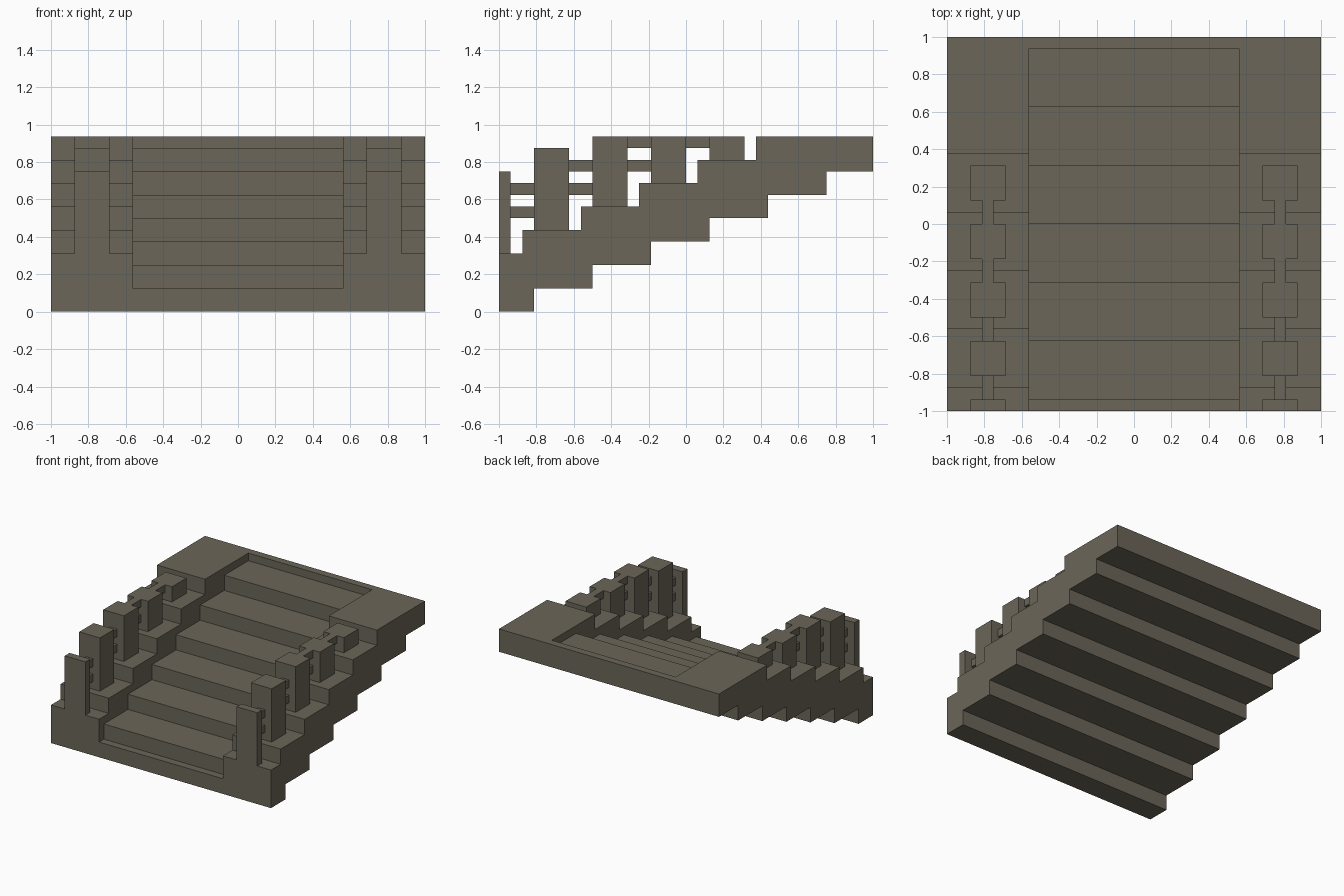
import bpy
import bmesh

if "Cube" in bpy.data.objects:
    bpy.data.objects.remove(bpy.data.objects["Cube"], do_unlink=True)

U = 1 / 16      # modelling unit
RUN = 5         # step depth in units
RISE = 2        # step height in units

# Single stone colour
stone = bpy.data.materials.new("dark stone")
stone.use_nodes = True
colour = (0.147, 0.133, 0.100, 1)
stone.diffuse_color = colour
stone.node_tree.nodes["Principled BSDF"].inputs["Base Color"].default_value = colour


def make_object(name, bm):
    bmesh.ops.recalc_face_normals(bm, faces=bm.faces)
    mesh = bpy.data.meshes.new(name)
    bm.to_mesh(mesh)
    bm.free()
    mesh.materials.append(stone)
    obj = bpy.data.objects.new(name, mesh)
    bpy.context.scene.collection.objects.link(obj)
    return obj


def extrude_profile(name, points, half_width):
    """Extrude a (y, z) outline, in units, across x."""
    bm = bmesh.new()
    face = bm.faces.new([bm.verts.new((-half_width * U, y * U, z * U)) for y, z in points])
    new = bmesh.ops.extrude_face_region(bm, geom=[face])["geom"]
    verts = [v for v in new if isinstance(v, bmesh.types.BMVert)]
    bmesh.ops.translate(bm, verts=verts, vec=(2 * half_width * U, 0, 0))
    return make_object(name, bm)


def stair_line(start, first_y, z, last_y, count):
    """Stepped line from start to last_y, rising at first_y and each run after."""
    points = [(start, z)]
    for i in range(count):
        y = first_y + RUN * i
        points += [(y, z), (y, z + RISE)]
        z += RISE
    return points + [(last_y, z)]


def mirrored_boxes(name, boxes):
    """Boxes as (x0, x1, y0, y1, z0, z1) in units, mirrored to both sides."""
    bm = bmesh.new()
    for x0, x1, y0, y1, z0, z1 in boxes:
        verts = bmesh.ops.create_cube(bm, size=1)["verts"]
        bmesh.ops.scale(bm, verts=verts, vec=((x1 - x0) * U, (y1 - y0) * U, (z1 - z0) * U))
        bmesh.ops.translate(bm, verts=verts, vec=(
            (x0 + x1) / 2 * U, (y0 + y1) / 2 * U, (z0 + z1) / 2 * U))
    obj = make_object(name, bm)
    obj.modifiers.new("both sides", "MIRROR").use_axis[0] = True
    return obj


# Stair body: stepped underside and stepped side curbs, full width
underside = stair_line(-16, -13, 0, 16, 6)
curb_top = stair_line(-16, -14, 5, 16, 5)
stairs = extrude_profile("stair_body", underside + curb_top[::-1], 16)

# Sunken treads between the curbs, leaving a rim at the back
treads = stair_line(-18, -15, 2, 15, 6)
cutter = extrude_profile("tread_cutter", treads + [(15, 18), (-18, 18)], 9)
cutter.hide_render = True
cut = stairs.modifiers.new("treads", "BOOLEAN")
cut.operation = "DIFFERENCE"
cut.solver = "EXACT"
cut.object = cutter
bpy.context.view_layer.objects.active = stairs
bpy.ops.object.modifier_apply(modifier=cut.name)
bpy.data.objects.remove(cutter, do_unlink=True)

# Balustrade: one post per curb step, with thin double rails between
TOP = 15
posts, rails = [], []
for i in range(5):
    y0 = -18 + RUN * i
    base = 5 + RISE * i
    posts.append((11, 14, max(y0, -16), y0 + 3, base, min(base + 7, TOP)))
    if i < 4:
        for z in (base + 3, base + 5):
            if z < TOP:
                rails.append((12, 13, y0 + 3, y0 + RUN, z, z + 1))
mirrored_boxes("balustrade_posts", posts)
mirrored_boxes("balustrade_rails", rails)
